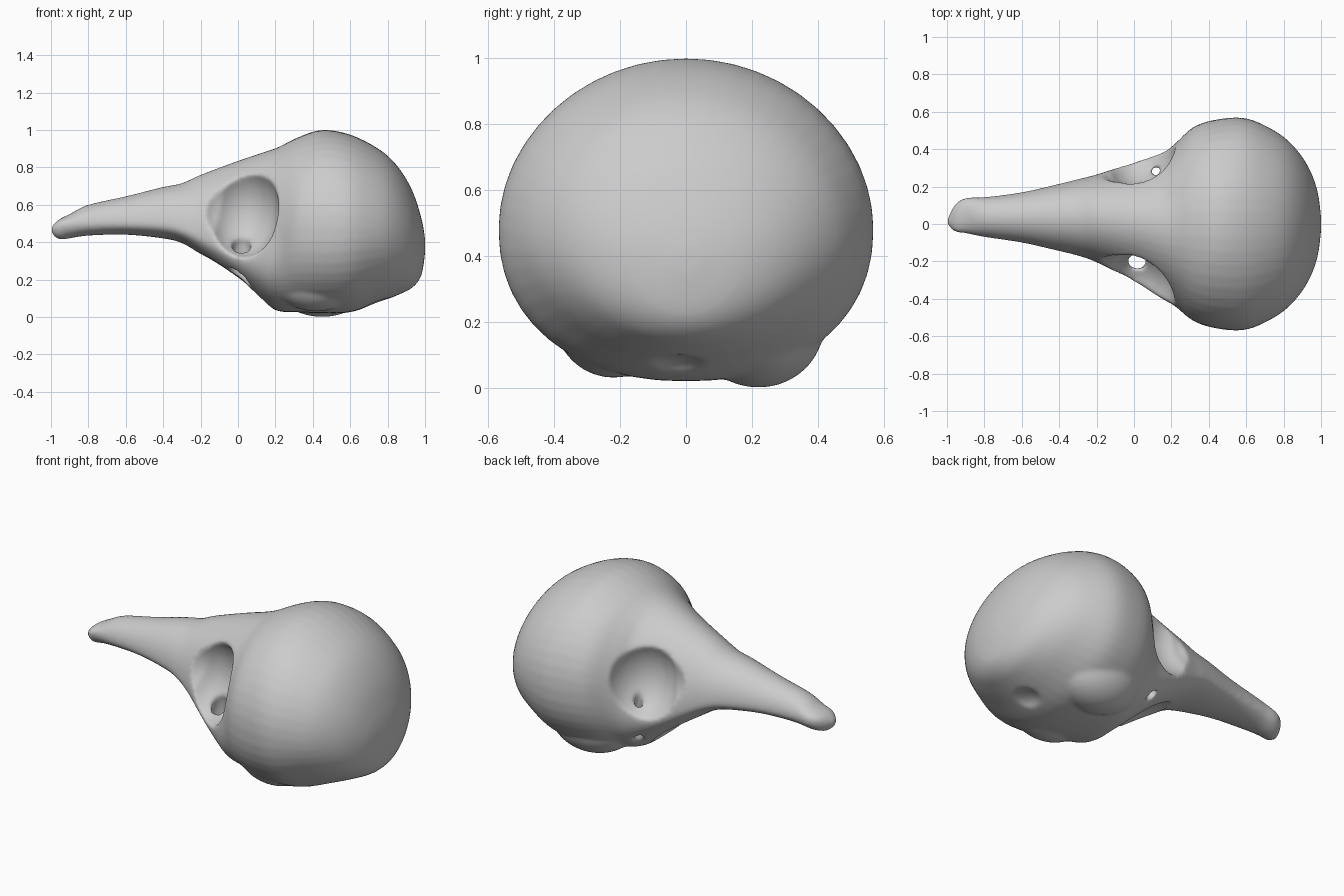
import bpy
import bmesh
from math import cos, sin, pi, copysign
from mathutils import Matrix, Vector

default_cube = bpy.data.objects.get("Cube")
if default_cube:
    bpy.data.objects.remove(default_cube, do_unlink=True)

bone = bpy.data.materials.new("bone grey")
bone.use_nodes = True
bone.diffuse_color = (0.6, 0.6, 0.6, 1)
bone.node_tree.nodes["Principled BSDF"].inputs["Base Color"].default_value = (0.6, 0.6, 0.6, 1)

# Skull stations: x, top z, widest z, bottom z, centre y, half width, lower roundness
STATIONS = [
    (-1, .48, .46, .45, .01, .01, 1),
    (-.96, .52, .49, .415, .03, .07, 1),
    (-.9, .55, .5, .42, .045, .095, 1),
    (-.8, .6, .5, .435, .037, .107, 1),
    (-.6, .645, .5, .44, .035, .135, 1),
    (-.4, .695, .49, .42, .035, .18, 1),
    (-.3, .715, .47, .395, .035, .205, .95),
    (-.2, .76, .43, .335, .03, .235, .9),
    (0, .835, .34, .195, .01, .32, .85),
    (.15, .885, .36, .07, -.01, .39, .85),
    (.22, .91, .44, .03, -.005, .435, .9),
    (.32, .96, .48, .025, 0, .52, .9),
    (.45, 1, .48, .02, 0, .56, .9),
    (.6, .975, .48, .025, 0, .565, .93),
    (.75, .9, .47, .075, 0, .5, 1),
    (.85, .81, .46, .115, 0, .42, 1),
    (.93, .68, .43, .155, 0, .31, 1),
    (.98, .53, .4, .22, 0, .18, 1),
    (1, .42, .38, .34, 0, .04, 1),
]


def finish(bm, name):
    bmesh.ops.recalc_face_normals(bm, faces=bm.faces)
    mesh = bpy.data.meshes.new(name)
    bm.to_mesh(mesh)
    bm.free()
    obj = bpy.data.objects.new(name, mesh)
    bpy.context.collection.objects.link(obj)
    return obj


def smooth_stations(rows, steps):
    """Catmull-Rom interpolation between the stations."""
    pts = [Vector(r) for r in rows]
    pts = [pts[0]] + pts + [pts[-1]]
    out = []
    for a, b, c, d in zip(pts, pts[1:], pts[2:], pts[3:]):
        for i in range(steps):
            t = i / steps
            out.append(b + (c - a) * (t / 2) + (a * 2 - b * 5 + c * 4 - d) * (t * t / 2)
                       + (b * 3 - a - c * 3 + d) * (t ** 3 / 2))
    return out + [pts[-1]]


def ring(bm, station, sides=48):
    """Rounded cross-section, domed above and squarer below the widest level."""
    x, top, mid, bottom, yc, width, roundness = station
    verts = []
    for i in range(sides):
        a = 2 * pi * i / sides
        upper = sin(a) > 0
        power = 1 if upper else roundness
        height = top - mid if upper else mid - bottom
        y = yc + width * copysign(abs(cos(a)) ** power, cos(a))
        z = mid + height * copysign(abs(sin(a)) ** power, sin(a))
        verts.append(bm.verts.new((x, y, z)))
    return verts


def ellipsoid(name, centre, radii, tilt=0):
    bm = bmesh.new()
    matrix = (Matrix.Translation(centre) @ Matrix.Rotation(tilt, 4, "Y")
              @ Matrix.Diagonal((*radii, 1)))
    bmesh.ops.create_uvsphere(bm, u_segments=32, v_segments=20, radius=1, matrix=matrix)
    obj = finish(bm, name)
    obj.hide_render = True
    return obj


# Beak, face and braincase as one loft
bm = bmesh.new()
rings = [ring(bm, s) for s in smooth_stations(STATIONS, 4)]
for one, two in zip(rings, rings[1:]):
    for i in range(len(one)):
        j = (i + 1) % len(one)
        bm.faces.new((one[i], one[j], two[j], two[i]))
bm.faces.new(rings[0])
bm.faces.new(rings[-1])
skull = finish(bm, "skull")

# Low bulges under the braincase, then hollows of the underside
shapes = [
    ("UNION", ellipsoid("left_base_bulge", (.45, .22, .19), (.26, .2, .19))),
    ("UNION", ellipsoid("right_base_bulge", (.42, -.22, .21), (.24, .18, .18))),
    ("DIFFERENCE", ellipsoid("palate_hollow", (-.02, .01, .2), (.24, .17, .05), .62)),
    ("DIFFERENCE", ellipsoid("nape_hollow", (.8, -.03, .04), (.13, .13, .06))),
]
# Eye sockets: a deep bowl, a shallow scoop towards the beak, an opening in the floor
for side, sign, middle in (("left", 1, .42), ("right", -1, -.355)):
    bowl = (.015, middle, .575)
    scoop = (-.08, middle - sign * .01, .6)
    shapes.append(("DIFFERENCE", ellipsoid(side + "_socket", bowl, (.205, .235, .26))))
    shapes.append(("DIFFERENCE", ellipsoid(side + "_scoop", scoop, (.16, .19, .2))))
shapes.append(("DIFFERENCE", ellipsoid("left_floor_opening", (.12, .28, .27), (.03, .03, .2))))
shapes.append(("DIFFERENCE", ellipsoid("right_floor_opening", (.02, -.19, .29), (.06, .05, .16))))

for operation, shape in shapes:
    cut = skull.modifiers.new(shape.name, "BOOLEAN")
    cut.operation = operation
    cut.object = shape
    cut.solver = "EXACT"

# Blend the joins into one continuous bone surface
remesh = skull.modifiers.new("blend", "REMESH")
remesh.mode = "VOXEL"
remesh.voxel_size = 0.011
soften = skull.modifiers.new("soften", "SMOOTH")
soften.factor = 0.5
soften.iterations = 12

bpy.context.view_layer.update()
graph = bpy.context.evaluated_depsgraph_get()
blended = bpy.data.meshes.new_from_object(skull.evaluated_get(graph))
skull.modifiers.clear()
skull.data = blended
for _, shape in shapes:
    bpy.data.objects.remove(shape, do_unlink=True)

skull.data.materials.clear()
skull.data.materials.append(bone)
for face in skull.data.polygons:
    face.material_index = 0
    face.use_smooth = True
